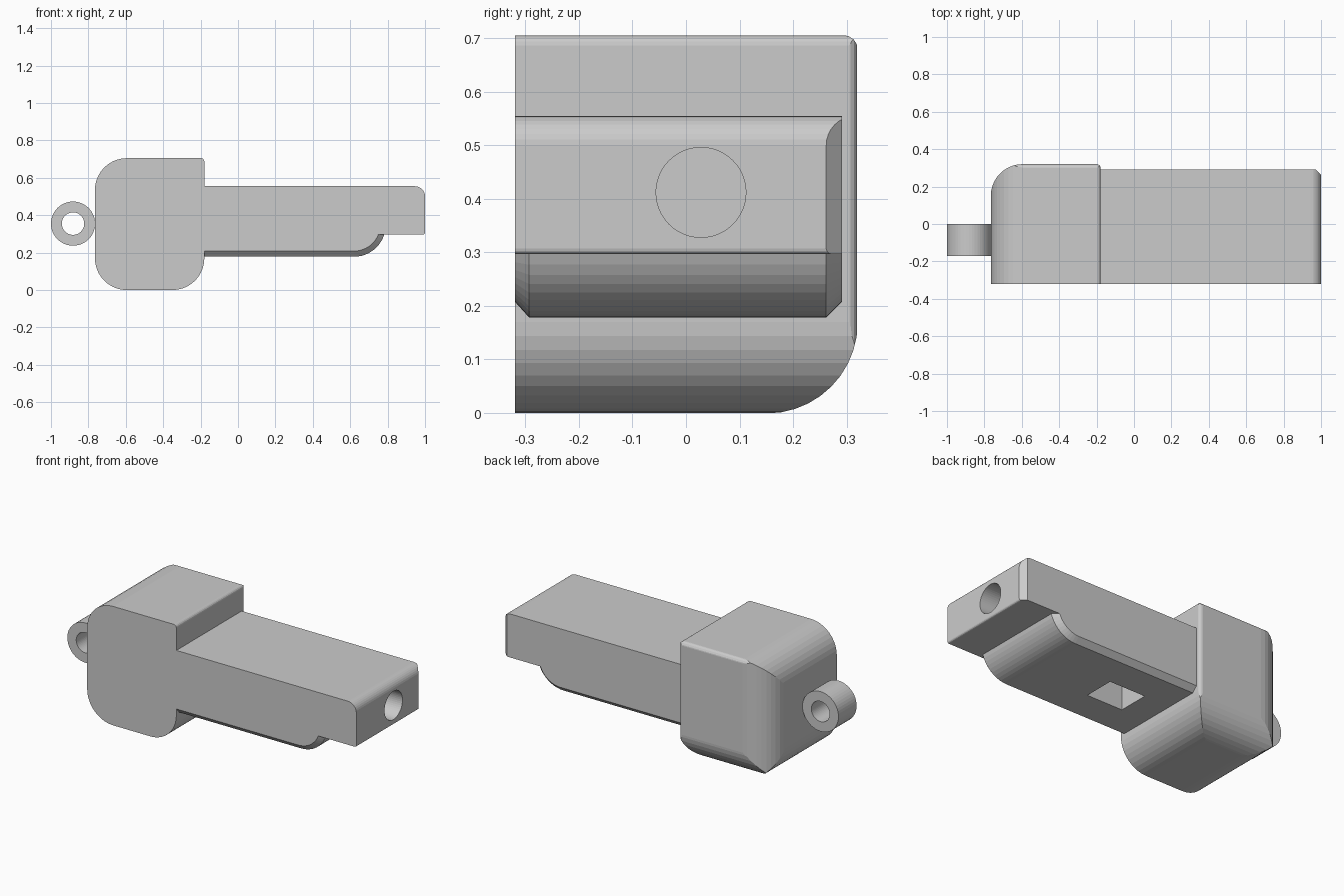
import bpy, bmesh
from math import pi, sin, cos, asin
from mathutils import Vector

if "Cube" in bpy.data.objects:
    bpy.data.objects.remove(bpy.data.objects["Cube"])


def arc(cx, cz, r, a0, a1, n=10):
    return [(cx + r * cos(a0 + (a1 - a0) * i / n), cz + r * sin(a0 + (a1 - a0) * i / n))
            for i in range(n + 1)]


def rounded(corners):
    """2D outline with right-angle corners (a, b, radius, segments) filleted."""
    out = []
    for i, (a, b, r, n) in enumerate(corners):
        p = Vector((a, b))
        if r == 0:
            out.append((a, b))
            continue
        d0 = (Vector(corners[i - 1][:2]) - p).normalized()
        d1 = (Vector(corners[(i + 1) % len(corners)][:2]) - p).normalized()
        for k in range(n + 1):
            t = k / n * pi / 2
            q = p + r * (d0 * (1 - sin(t)) + d1 * (1 - cos(t)))
            out.append(tuple(q))
    return out


def loft(name, sections, ring=False):
    """Skin equal-length 3D loops, capping the ends (or closing into a ring)."""
    bm = bmesh.new()
    rows = [[bm.verts.new(p) for p in s] for s in sections]
    n = len(rows[0])
    pairs = list(zip(rows, rows[1:])) + ([(rows[-1], rows[0])] if ring else [])
    for r0, r1 in pairs:
        for i in range(n):
            j = (i + 1) % n
            bm.faces.new((r0[i], r0[j], r1[j], r1[i]))
    if not ring:
        bm.faces.new(rows[0])
        bm.faces.new(rows[-1])
    bmesh.ops.recalc_face_normals(bm, faces=bm.faces)
    me = bpy.data.meshes.new(name)
    bm.to_mesh(me)
    bm.free()
    ob = bpy.data.objects.new(name, me)
    bpy.context.collection.objects.link(ob)
    return ob


def place(pts, axis, v):
    return [{'x': (v, a, b), 'y': (a, v, b), 'z': (a, b, v)}[axis] for a, b in pts]


def prism(name, pts, axis, lo, hi):
    return loft(name, [place(pts, axis, lo), place(pts, axis, hi)])


def boolean(ob, tool, op):
    tool.hide_render = True
    m = ob.modifiers.new(op, 'BOOLEAN')
    m.operation, m.solver, m.object = op, 'EXACT', tool
    bpy.context.view_layer.objects.active = ob
    bpy.ops.object.modifier_apply(modifier=m.name)
    bpy.data.objects.remove(tool)


# Head block: intersection of its front, side and top outlines
body = prism("body", rounded([(-.765, 0, .17, 10), (-.18, 0, .17, 10),
                              (-.18, .705, .018, 4), (-.765, .705, .17, 10)]), 'y', -.32, .4)
side = prism("side_outline", rounded([(-1, -.001, 0, 1), (.321, -.001, .17, 10),
                                      (.321, .706, .027, 4), (-1, .706, 0, 1)]), 'x', -2, 2)
top = prism("top_outline", rounded([(-.766, -1, 0, 1), (-.179, -1, 0, 1),
                                    (-.179, .32, .02, 4), (-.766, .32, .17, 10)]), 'z', -1, 2)
boolean(body, side, 'INTERSECT')
boolean(body, top, 'INTERSECT')


# Shaft with stepped underside; lower edges chamfered by insetting end sections
def shaft_section(y, d):
    r = .17 - d
    pts = [(-.4, .178 + d)]
    pts += arc(.62, .348, r, -pi / 2, -asin(.051 / r))
    pts += arc(.99, .307, .01, -pi / 2, 0, 3)
    pts += arc(.945, .5, .055, 0, pi / 2, 8)
    pts += [(-.4, .555)]
    return place(pts, 'y', y)


shaft = loft("shaft", [shaft_section(-.32, .03), shaft_section(-.293, 0),
                       shaft_section(.262, 0), shaft_section(.292, .03)])
tip = prism("tip_chamfer", rounded([(-1, -1, 0, 1), (1.001, -1, 0, 1),
                                    (1.001, .293, .032, 1), (-1, .293, 0, 1)]), 'z', -1, 2)
boolean(shaft, tip, 'INTERSECT')
boolean(body, shaft, 'UNION')

# Round bore in the tip and rectangular window underneath
bore = prism("bore", arc(.028, .412, .084, 0, 2 * pi, 48)[:-1], 'x', -.012, 1.2)
boolean(body, bore, 'DIFFERENCE')
window = prism("window", [(-.01, -.11), (.225, -.11), (.225, .075), (-.01, .075)], 'z', 0, .412)
boolean(body, window, 'DIFFERENCE')

# Keyring loop
outer, inner = [arc(-.882, .355, r, 0, 2 * pi, 48)[:-1] for r in (.118, .06)]
loft("ring_loop", [place(outer, 'y', -.17), place(outer, 'y', 0),
                   place(inner, 'y', 0), place(inner, 'y', -.17)], ring=True)
